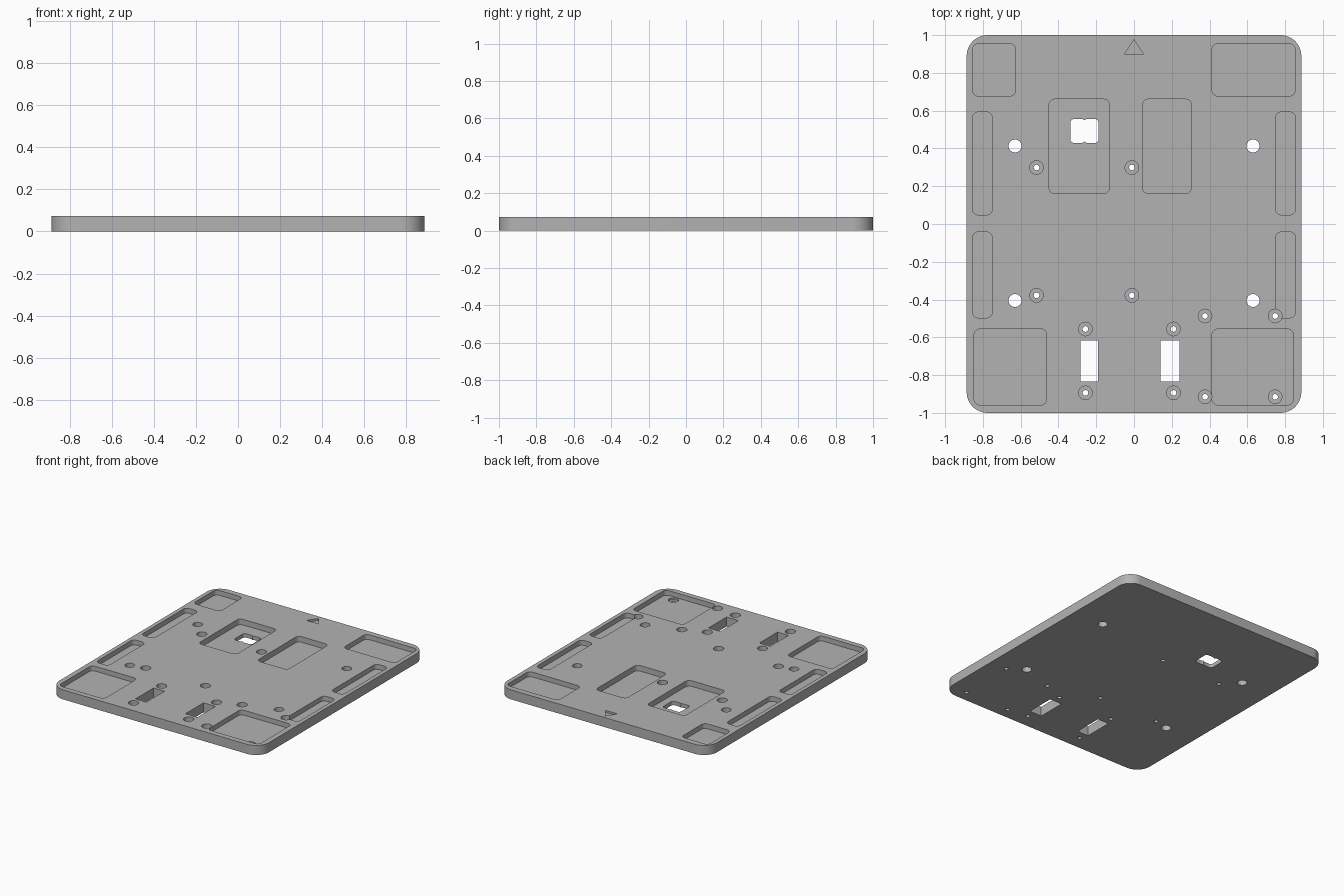
import bpy, bmesh, math

cube = bpy.data.objects.get("Cube")
if cube:
    bpy.data.objects.remove(cube)

T = 0.073          # plate thickness
POCKET = 0.036     # pocket floor height
CENTRE = 0.030     # centre pocket floor height
BORE = 0.022       # screw recess floor height
TOP, UNDER = T + 0.05, -0.05

grey = bpy.data.materials.new("plate grey")
grey.use_nodes = True
colour = (0.45, 0.45, 0.45, 1)
grey.diffuse_color = colour
grey.node_tree.nodes["Principled BSDF"].inputs["Base Color"].default_value = colour


def rounded(x0, x1, y0, y1, r, n=6):
    """Outline of a rectangle with rounded corners."""
    if r == 0:
        return [(x0, y0), (x1, y0), (x1, y1), (x0, y1)]
    centres = [(x1 - r, y1 - r), (x0 + r, y1 - r), (x0 + r, y0 + r), (x1 - r, y0 + r)]
    return [(cx + r * math.cos(a), cy + r * math.sin(a))
            for q, (cx, cy) in enumerate(centres)
            for a in [(q + i / n) * math.pi / 2 for i in range(n + 1)]]


def circle(x, y, r, n=32):
    return [(x + r * math.cos(2 * math.pi * i / n), y + r * math.sin(2 * math.pi * i / n))
            for i in range(n)]


def prisms(name, outlines, z0, z1):
    """One object made of upright prisms."""
    bm = bmesh.new()
    for pts in outlines:
        low = [bm.verts.new((x, y, z0)) for x, y in pts]
        high = [bm.verts.new((x, y, z1)) for x, y in pts]
        bm.faces.new(low[::-1])
        bm.faces.new(high)
        for i in range(len(pts)):
            j = (i + 1) % len(pts)
            bm.faces.new((low[i], low[j], high[j], high[i]))
    mesh = bpy.data.meshes.new(name)
    bm.to_mesh(mesh)
    bm.free()
    obj = bpy.data.objects.new(name, mesh)
    bpy.context.collection.objects.link(obj)
    mesh.materials.append(grey)
    return obj


# Base plate
plate = prisms("base_plate", [rounded(-0.886, 0.886, -1, 1, 0.11, 12)], 0, T)

# Corner pockets and side trays
pockets = [(-0.855, -0.627, 0.677, 0.955), (0.413, 0.853, 0.677, 0.955),
           (-0.847, -0.462, -0.958, -0.556), (0.413, 0.844, -0.958, -0.556)]
for y0, y1 in [(0.048, 0.593), (-0.497, -0.042)]:
    pockets += [(-0.855, -0.75, y0, y1), (0.75, 0.855, y0, y1)]

# Two larger pockets in the middle
centre_pockets = [(-0.45, -0.13, 0.161, 0.661), (0.045, 0.304, 0.161, 0.661)]

# Recessed screw holes and plain mounting holes
screws = [(x, y) for xs, ys in [((-0.516, -0.011), (0.299, -0.378)),
                                ((-0.257, 0.209), (-0.556, -0.894)),
                                ((0.376, 0.747), (-0.487, -0.915))]
          for x in xs for y in ys]
mounts = [(x, y) for x in (-0.63, 0.63) for y in (0.413, -0.405)]

# Through slots and the double window
slots = [(-0.283, -0.19, -0.833, -0.616), (0.14, 0.241, -0.833, -0.616)]

cutters = [
    prisms("pocket_cutter", [rounded(*p, 0.032) for p in pockets], POCKET, TOP),
    prisms("centre_pocket_cutter", [rounded(*p, 0.032) for p in centre_pockets], CENTRE, TOP),
    prisms("recess_cutter", [circle(x, y, 0.036) for x, y in screws], BORE, TOP),
    prisms("screw_hole_cutter", [circle(x, y, 0.015, 20) for x, y in screws], UNDER, TOP),
    prisms("mount_hole_cutter", [circle(x, y, 0.034) for x, y in mounts], UNDER, TOP),
    prisms("slot_cutter", [rounded(*s, 0) for s in slots], UNDER, TOP),
    prisms("window_left_cutter", [rounded(-0.337, -0.258, 0.429, 0.556, 0.02)], UNDER, TOP),
    prisms("window_right_cutter", [rounded(-0.266, -0.188, 0.429, 0.556, 0.02)], UNDER, TOP),
    # Shallow arrow pointing to the back edge
    prisms("arrow_cutter", [[(-0.05, 0.9), (0.05, 0.9), (0, 0.975)]], T - 0.015, TOP),
]

for cutter in cutters:
    cutter.hide_render = True
    mod = plate.modifiers.new(cutter.name, "BOOLEAN")
    mod.operation = "DIFFERENCE"
    mod.solver = "EXACT"
    mod.object = cutter

# Bake the cuts and drop the cutters
bpy.context.view_layer.update()
graph = bpy.context.evaluated_depsgraph_get()
baked = bpy.data.meshes.new_from_object(plate.evaluated_get(graph))
plate.modifiers.clear()
plate.data = baked
baked.name = "base_plate"
for cutter in cutters:
    bpy.data.objects.remove(cutter)

# Smooth round walls, crisp rims
bpy.ops.object.select_all(action="DESELECT")
plate.select_set(True)
bpy.context.view_layer.objects.active = plate
bpy.ops.object.shade_smooth_by_angle(angle=math.radians(30))
